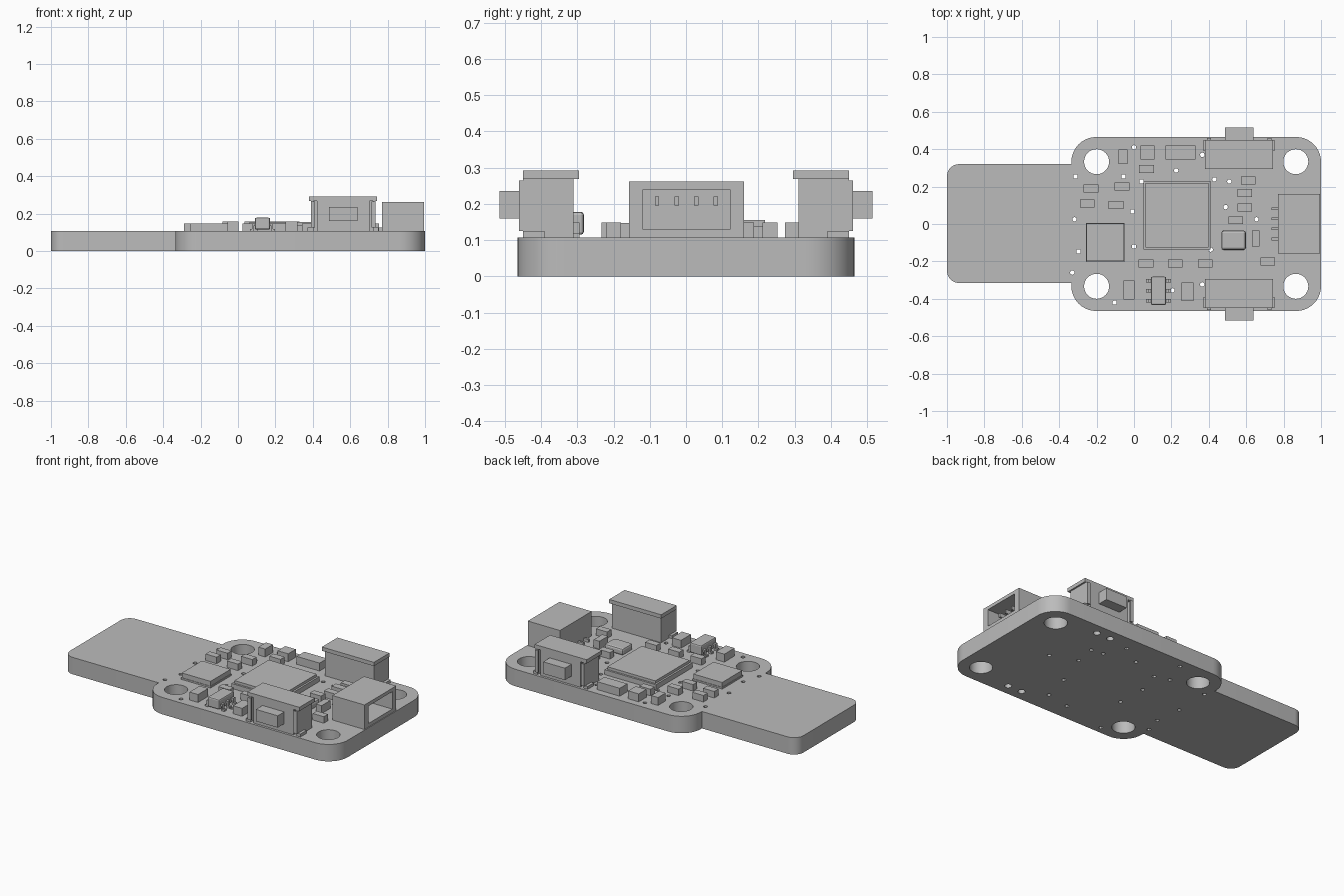
import bpy, bmesh, math
from mathutils import Matrix, Vector

cube = bpy.data.objects.get("Cube")
if cube:
    bpy.data.objects.remove(cube, do_unlink=True)

grey = bpy.data.materials.new("plain grey")
grey.use_nodes = True
GREY = (0.5, 0.5, 0.5, 1)
grey.diffuse_color = GREY
grey.node_tree.nodes["Principled BSDF"].inputs["Base Color"].default_value = GREY

T = 0.107  # board thickness


def boxes(name, spans, bevel=0):
    """One object from boxes given as (x0, x1, y0, y1, z0, z1)."""
    bm = bmesh.new()
    for x0, x1, y0, y1, z0, z1 in spans:
        centre = Vector((x0 + x1, y0 + y1, z0 + z1)) / 2
        size = (abs(x1 - x0), abs(y1 - y0), abs(z1 - z0), 1)
        bmesh.ops.create_cube(bm, size=1, matrix=Matrix.Translation(centre) @ Matrix.Diagonal(size))
    me = bpy.data.meshes.new(name)
    bm.to_mesh(me)
    bm.free()
    me.materials.append(grey)
    ob = bpy.data.objects.new(name, me)
    bpy.context.collection.objects.link(ob)
    if bevel:
        mod = ob.modifiers.new("Bevel", 'BEVEL')
        mod.width = bevel
        mod.segments = 2
    return ob


def arc(cx, cy, r, a0, a1, n=10):
    return [(cx + r * math.cos(math.radians(a0 + (a1 - a0) * i / n)),
             cy + r * math.sin(math.radians(a0 + (a1 - a0) * i / n))) for i in range(n + 1)]


# Board outline: wide rounded body with a narrower tab
R, r = 0.133, 0.065
outline = (arc(1 - R, -0.465 + R, R, -90, 0) + arc(1 - R, 0.465 - R, R, 0, 90)
           + arc(-0.335 + R, 0.465 - R, R, 90, 180) + [(-0.335, 0.32)]
           + arc(-1 + r, 0.32 - r, r, 90, 180) + arc(-1 + r, -0.315 + r, r, 180, 270)
           + [(-0.335, -0.315)] + arc(-0.335 + R, -0.465 + R, R, 180, 270))

# Mounting holes, switch peg holes and vias
holes = [(x, s * 0.333, 0.067, 32) for x in (-0.2, 0.865) for s in (-1, 1)]
holes += [(x, s * 0.395, 0.021, 16) for x in (0.51, 0.61) for s in (-1, 1)]
vias = [(0, .41), (.365, .37), (-.313, .254), (-.056, .254), (.04, .227), (.225, .286),
        (.43, .238), (.51, .227), (.49, .09), (.655, .025), (-.318, .025), (-.008, .067),
        (0, -.12), (-.297, -.147), (-.33, -.26), (-.104, -.42), (.205, -.355),
        (.365, -.323), (.41, -.137)]
holes += [(x, y, 0.012, 12) for x, y in vias]

# Filled flat curve gives the board with its holes
curve = bpy.data.curves.new("board", 'CURVE')
curve.dimensions = '2D'
curve.fill_mode = 'BOTH'
curve.extrude = T / 2
for pts in [outline] + [arc(x, y, rad, 0, 360, n)[:-1] for x, y, rad, n in holes]:
    sp = curve.splines.new('POLY')
    sp.points.add(len(pts) - 1)
    for p, (x, y) in zip(sp.points, pts):
        p.co = (x, y, 0, 1)
    sp.use_cyclic_u = True
curve.materials.append(grey)
board = bpy.data.objects.new("board", curve)
board.location.z = T / 2
bpy.context.collection.objects.link(board)
bpy.ops.object.select_all(action='DESELECT')
board.select_set(True)
bpy.context.view_layer.objects.active = board
bpy.ops.object.convert(target='MESH')
bpy.ops.object.shade_smooth_by_angle(angle=math.radians(30))

# Flat chips: wide base with a slightly inset lid
boxes("main_chip", [(.05, .41, -.137, .23, T, .138), (.062, .398, -.125, .218, .138, .155)])
boxes("memory_chip", [(-.257, -.05, -.202, .005, T, .117), (-.254, -.053, -.199, .002, .117, .147)])
boxes("sensor_chip", [(.467, .598, -.138, -.035, T, .15)], 0.012)

# Six legged regulator
boxes("regulator_body", [(.09, .172, -.432, -.282, .115, .178)], 0.008)
legs = []
for y in (-.41, -.357, -.304):
    for s in (-1, 1):
        legs += [(.131 + s * .038, .131 + s * .055, y - .01, y + .01, .135, .148),
                 (.131 + s * .047, .131 + s * .056, y - .01, y + .01, T, .148),
                 (.131 + s * .047, .131 + s * .067, y - .01, y + .01, T, .118)]
boxes("regulator_legs", legs)

# Small passives as (centre x, centre y): wide, tall and large ones
wide = [(.067, .294), (-.23, .189), (-.064, .2), (-.25, .109), (-.096, .102), (.61, .232),
        (.593, .166), (.593, .089), (.543, .02), (.716, -.2), (.064, -.212), (.22, -.212), (.38, -.212)]
for i, (x, y) in enumerate(wide):
    boxes(f"small_part_{i + 1}", [(x - .039, x + .039, y - .021, y + .021, T, .148)])
large = [(.65, -.078, .02, .043), (-.059, .36, .024, .038), (.073, .383, .037, .038),
         (.249, .383, .08, .038), (-.027, -.353, .03, .051), (.286, -.363, .032, .05)]
for i, (x, y, hx, hy) in enumerate(large):
    boxes(f"large_part_{i + 1}", [(x - hx, x + hx, y - hy, y + hy, T, .157)])

# Side push switches, mirrored front and back
X = .5625
for side, s in (("front", -1), ("back", 1)):
    parts = [(X - .14, X + .14, s * .31, s * .45, T, .27),          # core
             (X - .172, X + .172, s * .31, s * .42, T, .27),        # wide rear
             (X - .182, X + .182, s * .295, s * .45, .268, .292)]   # lid
    for e in (-1, 1):
        parts += [(X + e * .16, X + e * .172, s * .41, s * .45, T, .27),
                  (X + e * .15, X + e * .172, s * .45, s * .461, .125, .265),
                  (X + e * .165, X + e * .19, s * .39, s * .45, T, .125)]
    boxes(f"{side}_switch_body", parts)
    boxes(f"{side}_switch_plunger", [(X - .076, X + .076, s * .44, s * .515, .16, .235)])

# Edge connector: open shell, contacts and solder tails
shell = [(.77, .81, -.157, .16, T, .262), (.77, .995, -.157, .16, .24, .262),
         (.77, .995, -.157, .16, T, .13)]
shell += [(.77, .995, a, b, T, .262) for a, b in ((-.157, -.118), (.121, .16))]
boxes("connector_shell", shell)
rows = (-.08, -.026, .028, .082)
boxes("connector_contacts", [(.8, .94, y - .006, y + .006, .195, .22) for y in rows])
boxes("connector_tails", [(.735, .78, y - .007, y + .007, T, .125) for y in rows])
